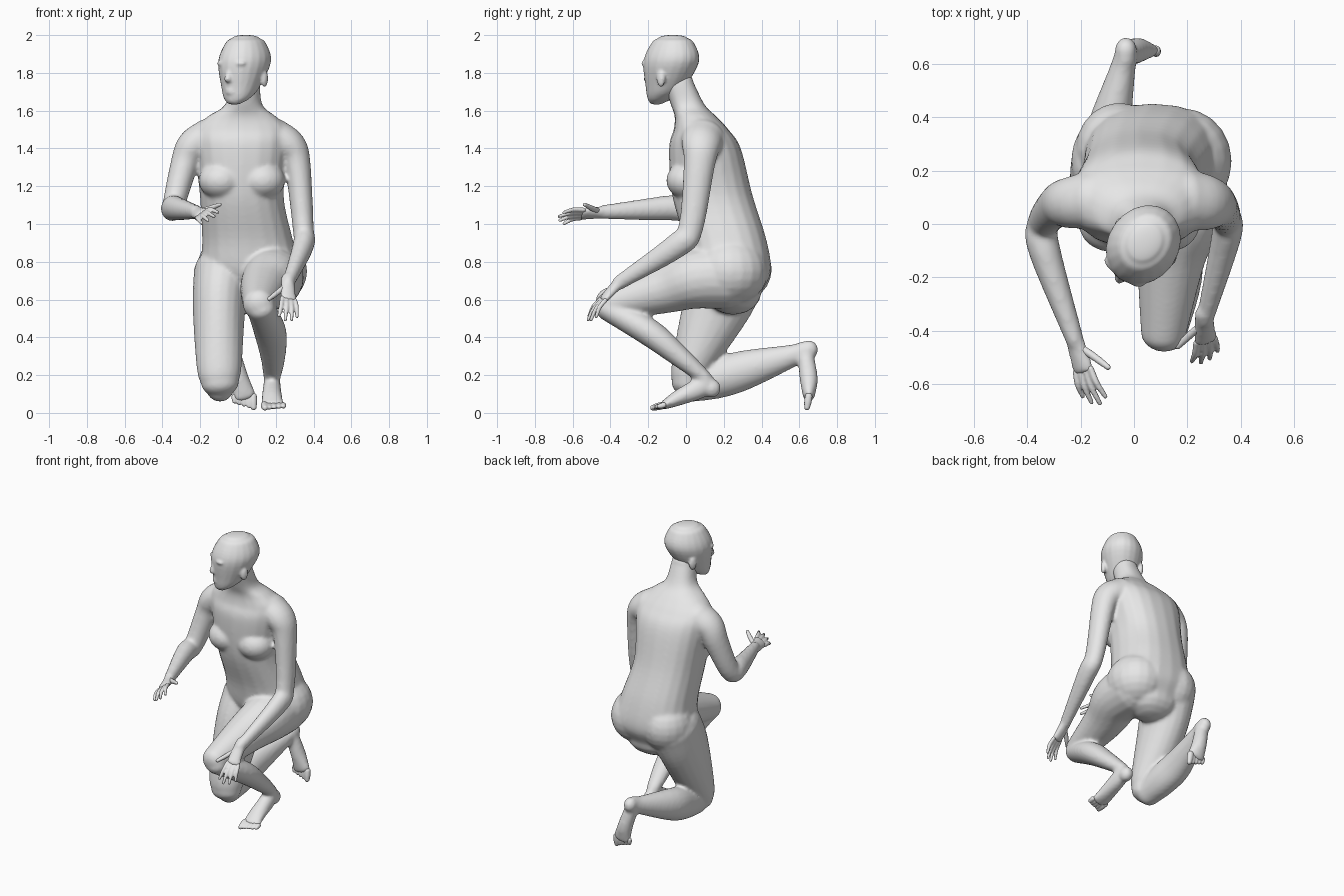
import bpy, bmesh, math
from mathutils import Vector, Matrix

cube = bpy.data.objects.get("Cube")
if cube:
    bpy.data.objects.remove(cube, do_unlink=True)

GREY = (0.8, 0.8, 0.8, 1)
skin = bpy.data.materials.new("plain_grey")
skin.use_nodes = True
skin.diffuse_color = GREY
skin.node_tree.nodes["Principled BSDF"].inputs["Base Color"].default_value = GREY

X, Z = Vector((1, 0, 0)), Vector((0, 0, 1))
SIDES = 20


def smooth_path(stations, depth, steps=5):
    """Catmull-Rom through (x, y, z, half width, half depth) stations."""
    p = [Vector((*q, q[3] * depth)[:5]) for q in stations]
    p = [p[0] * 2 - p[1]] + p + [p[-1] * 2 - p[-2]]
    out = []
    for i in range(1, len(p) - 2):
        a, b, c, d = p[i - 1:i + 3]
        for k in range(steps):
            t = k / steps
            out.append((b * 2 + (c - a) * t + (a * 2 - b * 5 + c * 4 - d) * t ** 2
                        + (b * 3 - a - c * 3 + d) * t ** 3) / 2)
    return out + [p[-2]]


def loft(bm, stations, depth=1, side=X, flat=False, cap=0.8, power=2):
    """Skin elliptical rings along a path and round off both ends.
    Where a station gives no half depth, it is half width times depth."""
    path = smooth_path(stations, depth)
    centres = [Vector(q[:3]) for q in path]
    last = len(path) - 1
    sections = []
    for i, q in enumerate(path):
        axis = Z if flat else (centres[min(i + 1, last)] - centres[max(i - 1, 0)]).normalized()
        sections.append((centres[i], axis, q[3], q[4]))

    def dome(section, sign):
        centre, axis, a, b = section
        height = min(a, b) * cap * sign
        angles = [math.radians(step * 21) for step in range(1, 5)]
        return [(centre + axis * height * math.sin(t), axis, a * math.cos(t), b * math.cos(t))
                for t in angles]
    sections = dome(sections[0], -1)[::-1] + sections + dome(sections[-1], 1)

    rings = []
    for centre, axis, a, b in sections:
        u = (side - axis * side.dot(axis)).normalized()
        v = axis.cross(u)
        ring = []
        for k in range(SIDES):
            angle = math.tau * k / SIDES
            cosine, sine = math.cos(angle), math.sin(angle)
            across = math.copysign(abs(cosine) ** (2 / power), cosine)
            along = math.copysign(abs(sine) ** (2 / power), sine)
            ring.append(bm.verts.new(centre + u * a * across + v * b * along))
        rings.append(ring)
    for lower, upper in zip(rings, rings[1:]):
        for k in range(SIDES):
            n = (k + 1) % SIDES
            bm.faces.new((lower[k], lower[n], upper[n], upper[k]))
    bm.faces.new(rings[0][::-1])
    bm.faces.new(rings[-1])


def ball(bm, centre, radii):
    matrix = Matrix.Translation(centre) @ Matrix.Diagonal((*radii, 1))
    bmesh.ops.create_uvsphere(bm, u_segments=SIDES, v_segments=12, radius=1, matrix=matrix)


def finish(bm, name, voxel, relax):
    """Fuse the overlapping volumes into one soft skin."""
    bmesh.ops.recalc_face_normals(bm, faces=bm.faces)
    mesh = bpy.data.meshes.new(name)
    bm.to_mesh(mesh)
    bm.free()
    mesh.materials.append(skin)
    obj = bpy.data.objects.new(name, mesh)
    bpy.context.collection.objects.link(obj)
    fuse = obj.modifiers.new("fuse", 'REMESH')
    fuse.mode = 'VOXEL'
    fuse.voxel_size = voxel
    fuse.use_smooth_shade = True
    soften = obj.modifiers.new("soften", 'SMOOTH')
    soften.iterations = relax


def digit(bm, base, middle, tip, radius):
    loft(bm, [(*base, radius), (*middle, radius), (*tip, radius * 0.75)], side=Vector((3, 1, 1)))


def hand(name, wrist, forward, thumb_side, curl):
    """The palm joins the body; forward points to the fingertips."""
    wrist, forward, across = Vector(wrist), Vector(forward).normalized(), Vector(thumb_side)
    across = (across - forward * across.dot(forward)).normalized()
    inward = forward.cross(across) * curl
    knuckles = wrist + forward * 0.11
    loft(body, [(*(wrist - forward * 0.04), 0.034, 0.031), (*(wrist + forward * 0.03), 0.04, 0.027),
                (*knuckles, 0.047, 0.02)], side=across)
    bm = bmesh.new()
    for i, length in enumerate((0.12, 0.14, 0.13, 0.1)):
        offset = 0.035 - 0.0235 * i
        base = knuckles + across * offset
        reach = (forward + across * offset * 4) * length
        digit(bm, base, base + reach / 2, base + reach + inward * 0.02, 0.012)
    root = wrist + forward * 0.03 + across * 0.02
    reach = (forward + across * 0.9) * 0.095
    digit(bm, root, root + reach / 2 + inward * 0.01, root + reach + inward * 0.015, 0.0145)
    finish(bm, name, 0.006, 2)


def foot(name, stations, forward, inner):
    """The foot joins the body from ankle to ball; inner points to the big toe."""
    loft(body, stations)
    bm = bmesh.new()
    forward = Vector(forward).normalized()
    for i in range(5):
        base = Vector(stations[-1][:3]) + inner * (0.045 - 0.025 * i)
        reach = forward * (0.065 - 0.008 * i)
        digit(bm, base, base + reach / 2, base + reach, 0.015 if i else 0.02)
    finish(bm, name, 0.006, 2)


# Trunk and neck
body = bmesh.new()
loft(body, [(.07, .25, .64, .17, .15), (.07, .24, .75, .26, .21), (.05, .21, .92, .24, .215),
            (.02, .14, 1.15, .222, .213), (.02, .1, 1.4, .25, .19), (.02, .08, 1.5, .25, .145),
            (.02, .05, 1.57, .18, .11), (.03, .01, 1.63, .1, .09), (.04, -.04, 1.75, .075, .08)],
     flat=True, power=2.35)
for x in (-.09, .13):
    ball(body, (x, .01, 1.23), (.12, .115, .1))       # chest
ball(body, (.18, .235, .75), (.187, .2, .18))         # seat, left
ball(body, (-.055, .275, .76), (.165, .18, .175))     # seat, right

# Legs: left knee raised, right knee on the ground
loft(body, [(.18, .22, .72, .17), (.18, .05, .71, .16), (.14, -.12, .655, .13), (.11, -.41, .575, .085)])
loft(body, [(.12, -.42, .555, .075), (.17, -.2, .43, .086), (.185, -.03, .295, .066), (.18, .1, .185, .045)],
     depth=.85)
loft(body, [(-.08, .24, .74, .155, .19), (-.1, .16, .56, .14, .18), (-.1, .03, .25, .12, .108),
            (-.095, .005, .155, .1, .083)])
loft(body, [(-.095, .02, .15, .08), (-.1, .17, .185, .092), (-.1, .32, .23, .088), (-.045, .57, .305, .05),
            (-.03, .63, .33, .044)], depth=1.17)

# Arms: left rests on the knee, right reaches forward
loft(body, [(.19, .09, 1.46, .1), (.275, .08, 1.41, .088), (.315, .07, 1.31, .07), (.345, .025, .98, .056),
            (.345, -.05, .885, .056), (.265, -.36, .685, .032)], depth=1.18)
loft(body, [(-.155, .09, 1.46, .1), (-.24, .08, 1.41, .088), (-.285, .07, 1.31, .074), (-.34, 0, 1.1, .06),
            (-.335, -.1, 1.085, .06), (-.22, -.44, 1.063, .034)], depth=1.1)
hand("left_fingers", (.263, -.36, .685), (.04, -.66, -.72), (-.9, -.4, 0), 1)
hand("right_fingers", (-.22, -.44, 1.06), (.27, -.96, -.06), (.8, .15, .6), -1)

# Feet
foot("left_toes", [(.18, .08, .2, .042), (.18, .09, .145, .046, .058), (.18, -.04, .08, .055, .042),
                   (.185, -.115, .042, .062, .024)], (.05, -1, -.25), -X)
ball(body, (.18, .135, .13), (.043, .05, .05))        # left heel
foot("right_toes", [(-.03, .63, .32, .043), (.01, .65, .18, .048), (.035, .65, .09, .06, .032)],
     (.05, -.15, -1), X)
ball(body, (-.03, .65, .335), (.042, .05, .05))       # right heel
finish(body, "body", 0.011, 7)

# Head, modelled facing forward and then turned to the right
head = bmesh.new()
loft(head, [(0, -.095, 1.64, .04, .032), (0, -.072, 1.665, .07, .066), (0, -.04, 1.72, .097, .105),
            (0, 0, 1.86, .133, .155), (0, .01, 1.96, .1, .117), (0, .01, 1.985, .066, .08)],
     flat=True, cap=0.24)
loft(head, [(0, -.135, 1.835, .012), (0, -.155, 1.765, .02)])  # nose
for z in (1.695, 1.71):
    ball(head, (0, -.13, z), (.032, .02, .009))       # lips
ball(head, (0, -.108, 1.66), (.037, .03, .022))       # chin
for sign in (-1, 1):
    ball(head, (sign * .045, -.125, 1.85), (.045, .024, .016))  # brow
    ball(head, (sign * .045, -.115, 1.817), (.022, .022, .012))  # eye
    ball(head, (sign * .118, .015, 1.77), (.017, .026, .045))   # ear
head.transform(Matrix.Translation((.035, -.078, 0)) @ Matrix.Rotation(math.radians(-35), 4, 'Z'))
finish(head, "head", 0.008, 5)
